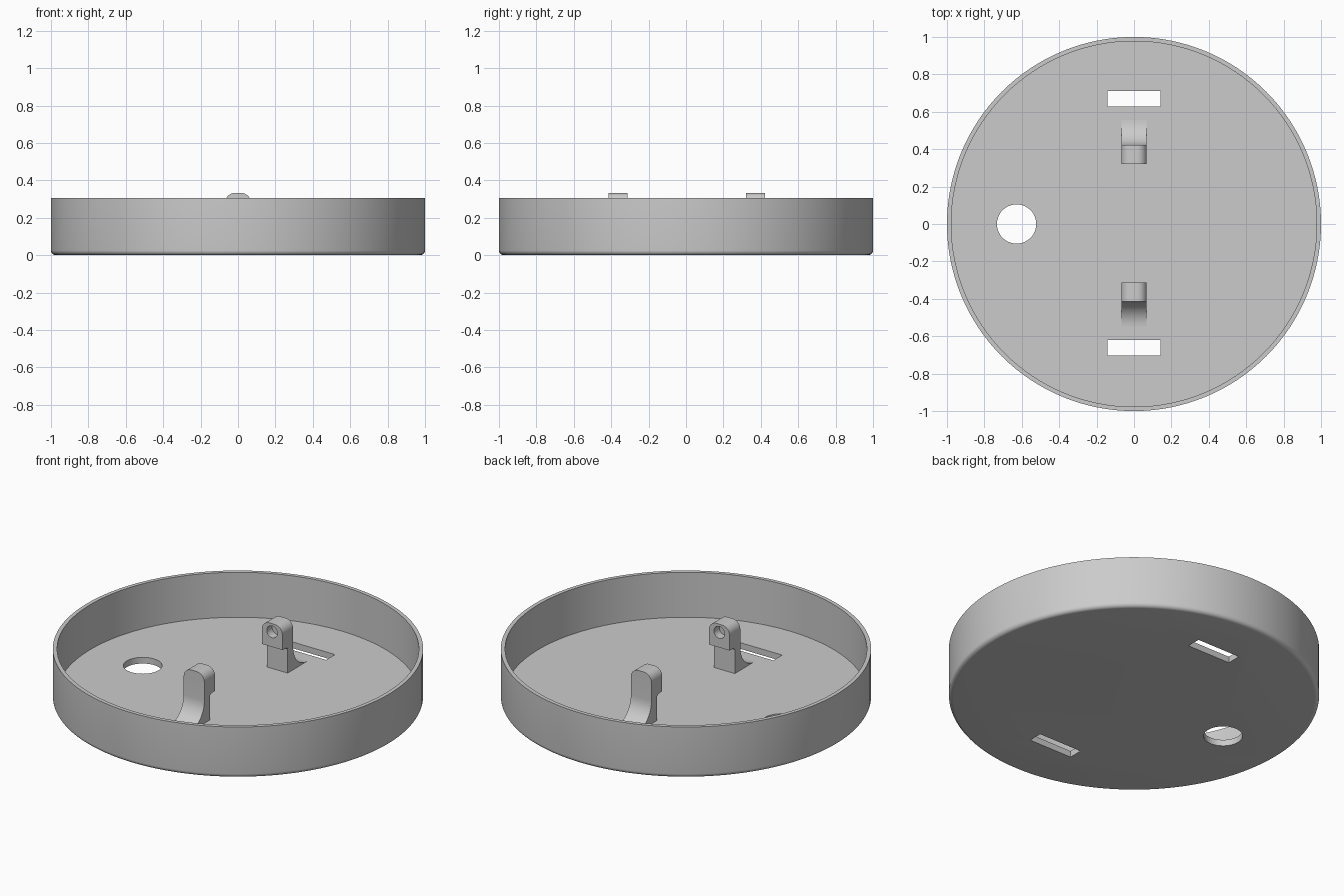
import bpy, bmesh, math
from mathutils import Matrix

default = bpy.data.objects.get("Cube")
if default:
    bpy.data.objects.remove(default, do_unlink=True)

grey = bpy.data.materials.new("light grey")
grey.use_nodes = True
grey.diffuse_color = (0.6, 0.6, 0.6, 1)
grey.node_tree.nodes["Principled BSDF"].inputs["Base Color"].default_value = (0.6, 0.6, 0.6, 1)

FLOOR = 0.037
SHIFT = 0.004  # small offset of the posts and slots along y


def to_object(name, bm):
    bmesh.ops.recalc_face_normals(bm, faces=bm.faces)
    mesh = bpy.data.meshes.new(name)
    bm.to_mesh(mesh)
    bm.free()
    mesh.materials.append(grey)
    obj = bpy.data.objects.new(name, mesh)
    bpy.context.collection.objects.link(obj)
    return obj


def activate(obj):
    bpy.ops.object.select_all(action='DESELECT')
    obj.select_set(True)
    bpy.context.view_layer.objects.active = obj


def cut(obj, cutter):
    activate(obj)
    mod = obj.modifiers.new("cut", 'BOOLEAN')
    mod.object = cutter
    mod.solver = 'EXACT'
    bpy.ops.object.modifier_apply(modifier=mod.name)
    bpy.data.objects.remove(cutter, do_unlink=True)


def smooth(obj):
    activate(obj)
    bpy.ops.object.shade_smooth_by_angle(angle=math.radians(30))


def cylinder(name, radius, depth, matrix):
    bm = bmesh.new()
    bmesh.ops.create_cone(bm, cap_ends=True, segments=48, radius1=radius,
                          radius2=radius, depth=depth, matrix=matrix)
    return to_object(name, bm)


def arc(cx, cz, r, start, end, n):
    angles = [math.radians(start + (end - start) * i / n) for i in range(n + 1)]
    return [(cx + r * math.cos(a), cz + r * math.sin(a)) for a in angles]


# Dish: lathed profile with a rounded lower edge
def make_dish(segments=128):
    r = 0.025
    profile = arc(1 - r, r, r, -90, 0, 6) + [(1, 0.305), (0.977, 0.305), (0.977, FLOOR)]
    bm = bmesh.new()
    rings = []
    for i in range(segments):
        a = 2 * math.pi * i / segments
        rings.append([bm.verts.new((p * math.cos(a), p * math.sin(a), z)) for p, z in profile])
    for i in range(segments):
        a, b = rings[i], rings[(i + 1) % segments]
        for j in range(len(profile) - 1):
            bm.faces.new((a[j], b[j], b[j + 1], a[j + 1]))
    bm.faces.new([ring[0] for ring in rings])
    bm.faces.new([ring[-1] for ring in rings])
    return to_object("dish", bm)


dish = make_dish()

# Round cable hole and two rectangular slots through the floor
cut(dish, cylinder("hole_cutter", 0.105, 0.3, Matrix.Translation((-0.628, 0, 0))))
for side in (1, -1):
    bm = bmesh.new()
    bmesh.ops.create_cube(bm, size=1, matrix=Matrix.Translation((0, side * 0.665 + SHIFT, 0))
                          @ Matrix.Diagonal((0.284, 0.084, 0.3, 1)))
    cut(dish, to_object("slot_cutter", bm))
smooth(dish)


# Posts: side profile with a flared foot, an overhanging head and a blind hole
def make_post(name, side):
    inner, neck, outer, top, flare = 0.317, 0.366, 0.418, 0.332, 0.135
    profile = [(neck, 0.02), (neck, 0.18), (neck - 0.01, 0.19), (inner, 0.193),
               (inner, top), (outer, top)]
    profile += arc(outer + flare, FLOOR + flare, flare, 180, 270, 12)
    profile.append((outer + flare, 0.02))
    bm = bmesh.new()
    face = bm.faces.new([bm.verts.new((-0.068, side * y + SHIFT, z)) for y, z in profile])
    geom = bmesh.ops.extrude_face_region(bm, geom=[face])["geom"]
    bmesh.ops.translate(bm, vec=(0.136, 0, 0),
                        verts=[g for g in geom if isinstance(g, bmesh.types.BMVert)])
    # Round the two upper corners of the head
    edges = [e for e in bm.edges if all(v.co.z > top - 0.001 for v in e.verts)
             and abs(e.verts[0].co.x - e.verts[1].co.x) < 0.001]
    bmesh.ops.bevel(bm, geom=edges, offset=0.05, segments=8, profile=0.5, affect='EDGES')
    post = to_object(name, bm)
    turn = Matrix.Translation((0, side * inner + SHIFT, 0.283)) @ Matrix.Rotation(math.pi / 2, 4, 'X')
    cut(post, cylinder("pivot_cutter", 0.035, 0.1, turn))
    smooth(post)


make_post("back_post", 1)
make_post("front_post", -1)
